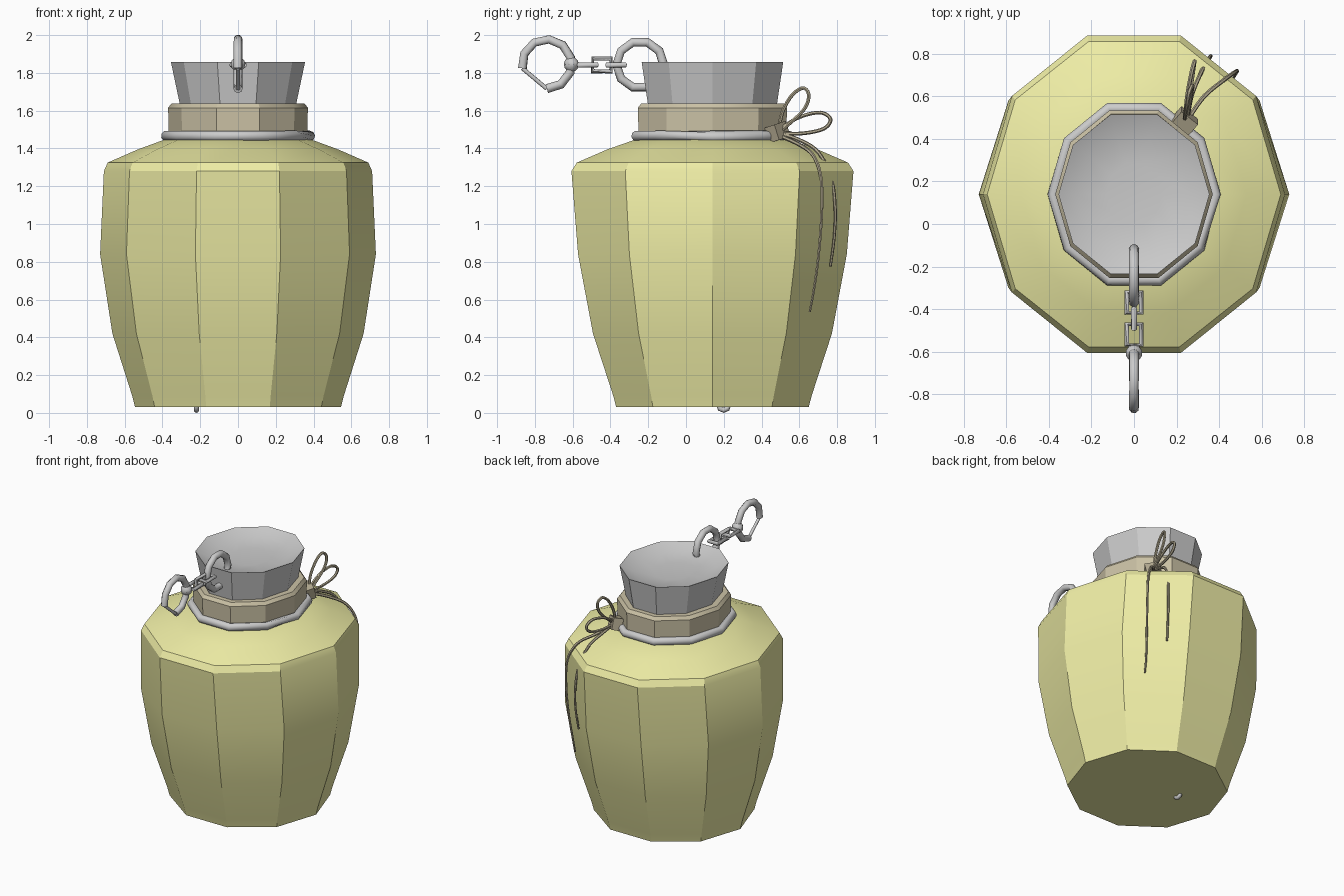
import bpy, bmesh
from math import sin, cos, pi, radians
from mathutils import Vector

if "Cube" in bpy.data.objects:
    bpy.data.objects.remove(bpy.data.objects["Cube"])

CY = 0.14      # jar axis sits at this y
SIDES = 10


def material(name, col):
    m = bpy.data.materials.new(name)
    m.diffuse_color = (*col, 1)
    m.use_nodes = True
    m.node_tree.nodes["Principled BSDF"].inputs["Base Color"].default_value = m.diffuse_color
    return m


GLAZE = material("yellow_glaze", (0.86, 0.85, 0.38))
CLOTH = material("beige_cloth", (0.60, 0.54, 0.38))
STRING = material("beige_string", (0.45, 0.40, 0.28))


def finish(obj, mat=None, angle=30):
    if mat:
        obj.data.materials.append(mat)
    bpy.ops.object.select_all(action='DESELECT')
    obj.select_set(True)
    bpy.context.view_layer.objects.active = obj
    bpy.ops.object.shade_smooth_by_angle(angle=radians(angle))
    return obj


def mesh_object(name, bm, mat=None, angle=30):
    bmesh.ops.recalc_face_normals(bm, faces=bm.faces[:])
    me = bpy.data.meshes.new(name)
    bm.to_mesh(me)
    bm.free()
    obj = bpy.data.objects.new(name, me)
    bpy.context.collection.objects.link(obj)
    return finish(obj, mat, angle)


def bridge(bm, rings, closed=False):
    n = len(rings[0])
    pairs = list(zip(rings, rings[1:])) + ([(rings[-1], rings[0])] if closed else [])
    for a, b in pairs:
        for i in range(n):
            j = (i + 1) % n
            bm.faces.new((a[i], a[j], b[j], b[i]))
    if not closed:
        bm.faces.new(rings[0])
        bm.faces.new(rings[-1])


def lathe(name, profile, mat=None):
    """Ten-sided oval solid from (x radius, y radius, z) rings."""
    bm = bmesh.new()
    rings = [[bm.verts.new((rx * cos(2 * pi * i / SIDES),
                            CY + ry * sin(2 * pi * i / SIDES), z))
              for i in range(SIDES)] for rx, ry, z in profile]
    bridge(bm, rings)
    return mesh_object(name, bm, mat)


def tube(name, points, r, mat=None, closed=False, sides=8, tip=1.0, angle=50):
    """Sweep a round section along points, with mitred corners."""
    pts = [Vector(p) for p in points]
    n = len(pts)
    bm = bmesh.new()
    rings, u = [], None
    for i, p in enumerate(pts):
        a = pts[i - 1] if (closed or i) else p
        b = pts[(i + 1) % n] if (closed or i < n - 1) else p
        t = (b - a).normalized()
        if u is None:
            u = t.orthogonal().normalized()
        u = (u - t * u.dot(t)).normalized()
        v = t.cross(u)
        k = r * (1 + (tip - 1) * i / n)
        rings.append([bm.verts.new(p + k * (u * cos(2 * pi * j / sides) + v * sin(2 * pi * j / sides)))
                      for j in range(sides)])
    bridge(bm, rings, closed)
    return mesh_object(name, bm, mat, angle)


def smooth_path(points, steps=5):
    """Catmull-Rom through the given points."""
    P = [Vector(p) for p in points]
    P = [2 * P[0] - P[1]] + P + [2 * P[-1] - P[-2]]
    out = []
    for i in range(1, len(P) - 2):
        a, b, c, d = P[i - 1:i + 3]
        for s in range(steps):
            t = s / steps
            out.append(0.5 * (2 * b + (c - a) * t + (2 * a - 5 * b + 4 * c - d) * t * t
                              + (3 * b - a - 3 * c + d) * t ** 3))
    return out + [P[-2]]


def arc(y, z, r, a0, a1, n):
    return [(0, y + r * cos(radians(a0 + (a1 - a0) * i / n)),
             z + r * sin(radians(a0 + (a1 - a0) * i / n))) for i in range(n + 1)]


# jar body, cloth neck band and grey stopper with a dished top
lathe("jar_body", [(0.545, 0.536, 0.03), (0.56, 0.552, 0.09), (0.665, 0.665, 0.42),
                   (0.73, 0.748, 0.84), (0.71, 0.785, 1.28), (0.69, 0.755, 1.325),
                   (0.53, 0.585, 1.395), (0.38, 0.42, 1.45)], GLAZE)
lathe("neck_band", [(0.365, 0.41, 1.43), (0.37, 0.415, 1.615), (0.352, 0.396, 1.638)], CLOTH)
lathe("stopper", [(0.305, 0.357, 1.62), (0.355, 0.394, 1.858), (0.27, 0.305, 1.82),
                  (0.13, 0.15, 1.805)])

# metal ring round the neck
tube("neck_ring", [(0.38 * cos(2 * pi * i / SIDES), CY + 0.424 * sin(2 * pi * i / SIDES), 1.466)
                   for i in range(SIDES)], 0.028, closed=True)

# ring through the stopper edge, and clasp ring with a thin gate
tube("stopper_ring", arc(-0.243, 1.843, 0.125, 0, 324, 9), 0.024, closed=True)
clasp = arc(-0.737, 1.847, 0.131, -90, 190, 8)
tube("clasp_ring", clasp, 0.024)
tube("clasp_gate", [clasp[-1], clasp[0]], 0.011)
bpy.ops.mesh.primitive_uv_sphere_add(segments=10, ring_count=6, radius=0.04,
                                     location=(0, -0.607, 1.845))
bead = finish(bpy.context.object)
bead.name = "clasp_bead"

# rectangular chain links, alternately flat and upright
for i, (y, flat) in enumerate([(-0.37, True), (-0.445, False), (-0.52, True)]):
    corners = [(-0.034, -0.049), (0.034, -0.049), (0.034, 0.049), (-0.034, 0.049)]
    tube(f"chain_link_{i + 1}", [(s, y + l, 1.842) if flat else (0, y + l, 1.842 + s)
                                 for s, l in corners], 0.014, closed=True)

# small loop poking out under the base
tube("base_loop", arc(0.2, 0.042, 0.028, 0, 315, 7), 0.014, closed=True).location.x = -0.22

# string knot on the neck
bpy.ops.mesh.primitive_cube_add(size=1, location=(0.24, 0.485, 1.487))
knot = bpy.context.object
knot.name = "string_knot"
knot.scale = (0.10, 0.07, 0.085)
knot.rotation_euler = (0.25, 0.2, radians(-38))
finish(knot, STRING)

# bow loops
tube("bow_loop_upper", smooth_path([(0.24, 0.49, 1.49), (0.24, 0.51, 1.59), (0.25, 0.56, 1.68),
                                    (0.26, 0.62, 1.72), (0.275, 0.65, 1.68), (0.27, 0.62, 1.60),
                                    (0.25, 0.50, 1.49)]), 0.010, STRING, sides=6)
tube("bow_loop_side", smooth_path([(0.24, 0.49, 1.50), (0.25, 0.60, 1.565), (0.27, 0.71, 1.59),
                                   (0.285, 0.765, 1.555), (0.28, 0.73, 1.505), (0.265, 0.62, 1.48),
                                   (0.25, 0.49, 1.48)]), 0.010, STRING, sides=6)

# hanging string ends
tube("string_end_short", smooth_path([(0.25, 0.49, 1.48), (0.27, 0.60, 1.445), (0.31, 0.70, 1.38),
                                      (0.345, 0.77, 1.24), (0.36, 0.79, 1.08), (0.36, 0.785, 0.93),
                                      (0.35, 0.765, 0.775)]), 0.011, STRING, sides=6, tip=0.6)
tube("string_end_long", smooth_path([(0.25, 0.49, 1.47), (0.33, 0.60, 1.42), (0.42, 0.675, 1.36),
                                     (0.475, 0.715, 1.24), (0.485, 0.718, 1.05), (0.475, 0.70, 0.82),
                                     (0.46, 0.675, 0.64), (0.455, 0.655, 0.535)]),
     0.011, STRING, sides=6, tip=0.6)
